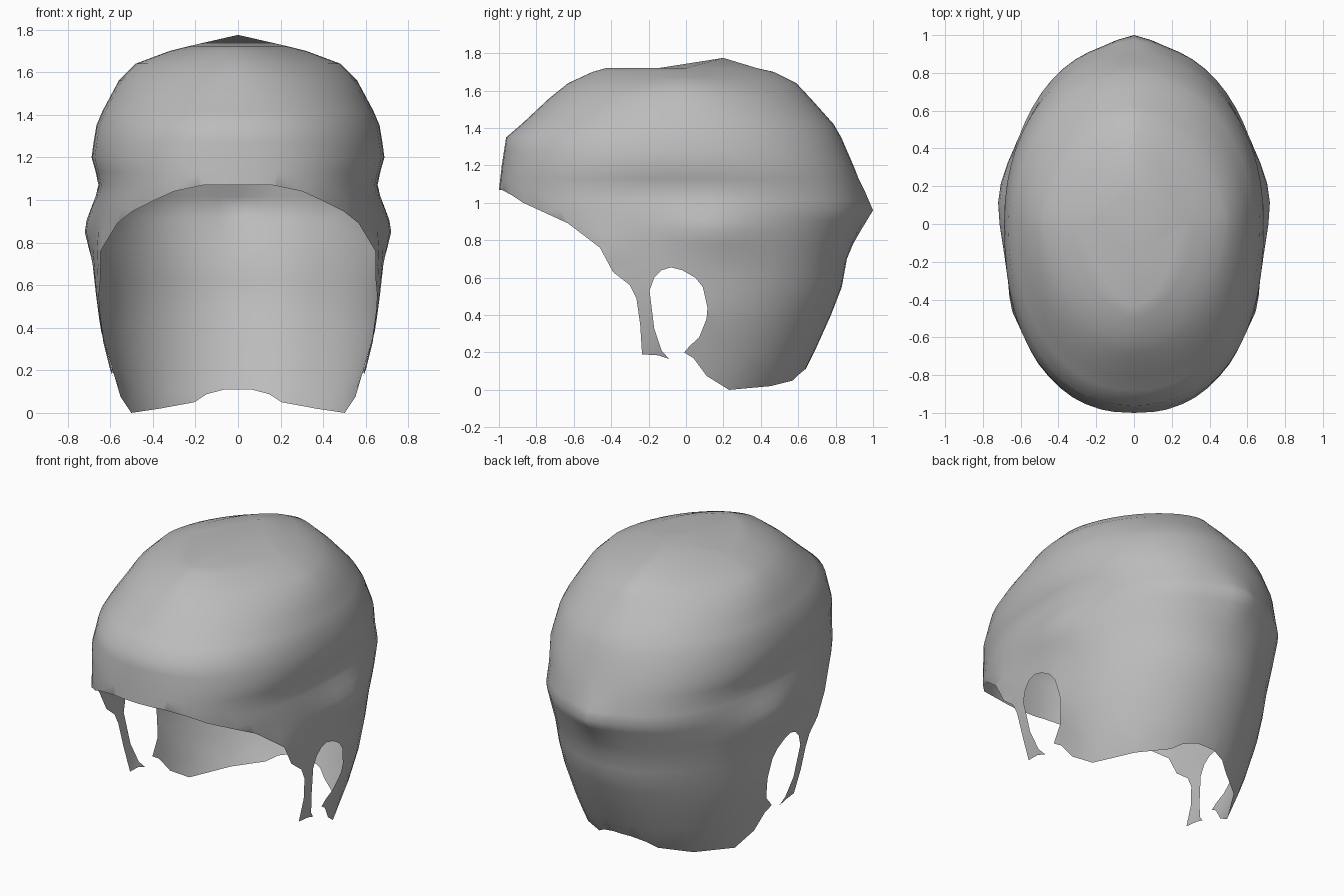
import bpy, bmesh, math
from mathutils import Vector
from mathutils.geometry import delaunay_2d_cdt

if "Cube" in bpy.data.objects:
    bpy.data.objects.remove(bpy.data.objects["Cube"])

# Horizontal sections of the head: z, front depth, back depth, half width,
# front roundness, back roundness (2 is an ellipse, more is boxier)
LEVELS = [(0, .80, .58, .54, 2.4, 2.1), (.11, .85, .64, .57, 2.4, 2.1),
          (.2, .90, .685, .603, 2.4, 2.05), (.4, .92, .775, .655, 2.4, 2.0),
          (.55, .94, .833, .67, 2.4, 2.0), (.7, .95, .86, .678, 2.4, 2.05),
          (.85, .96, .915, .682, 2.4, 2.1), (.96, .99, .96, .675, 2.4, 2.15),
          (1.07, 1.0, .935, .668, 2.35, 2.15), (1.2, .985, .895, .69, 2.3, 2.1),
          (1.35, .962, .83, .665, 2.2, 2.05), (1.42, .88, .79, .635, 2.15, 2.0),
          (1.56, .73, .665, .56, 1.95, 1.85), (1.64, .63, .59, .48, 1.75, 1.65),
          (1.70, .50, .47, .32, 1.7, 1.6), (1.72, .43, .38, .24, 1.7, 1.6)]
TOP = LEVELS[-1][0]

# Local swellings: amount, y, z, y radius, z radius
BUMPS = [(.043, .15, .86, .25, .12),      # above the ear
         (-.015, -.1, 1.08, .4, .09),     # temple hollow
         (.02, -.45, .74, .12, .12),      # hairline corner
         (-.015, .03, .22, .1, .12)]      # behind the ear lobe

# Lower outline in side view (y, z): hairline, sideburn, ear opening, nape
OUTLINE = [(-1, 1.07), (-.985, 1.07), (-.93, 1.04), (-.87, 1.0), (-.75, .945),
           (-.63, .89), (-.46, .76), (-.39, .63), (-.3, .56), (-.265, .49),
           (-.245, .35), (-.235, .19), (-.15, .185), (-.09, .165), (-.13, .21),
           (-.17, .33), (-.195, .53), (-.17, .6), (-.13, .64), (-.08, .655),
           (-.02, .64), (.05, .6), (.09, .55), (.115, .44), (.11, .38),
           (.07, .28), (.02, .235), (-.01, .2), (.04, .17), (.11, .075),
           (.23, 0), (.45, .02), (.57, .05), (.61, .088), (.637, .11), (.64, .11)]


def section(z):
    """Depths, half width and roundness at a height."""
    for a, b in zip(LEVELS, LEVELS[1:]):
        if z <= b[0]:
            t = max(0, (z - a[0]) / (b[0] - a[0]))
            return [p + (q - p) * t for p, q in zip(a[1:], b[1:])]
    return LEVELS[-1][1:]


def unroll(y, z):
    """Side view point to (angle from the front, height)."""
    front, back, _, fn, bn = section(z)
    if y < 0:
        return math.acos(min(1, (-y / front) ** (fn / 2)))
    return math.pi - math.acos(min(1, (y / back) ** (bn / 2)))


def surface(a, z):
    """Angle and height to a point on the shell."""
    front, back, w, fn, bn = section(z)
    c, s = math.cos(a), max(0, math.sin(a))
    n = fn if c > 0 else bn
    y = -front * c ** (2 / n) if c > 0 else back * (-c) ** (2 / n)
    x = w * s ** (2 / n)
    for amount, by, bz, ry, rz in BUMPS:
        x += amount * s * math.exp(-((y - by) / ry) ** 2 - ((z - bz) / rz) ** 2)
    if c < 0:   # pointed back of the head
        y += .04 * max(0, 1 - x / .18) * max(0, 1 - abs(z - .96) / .2)
    return Vector((x if s > 1e-6 else 0, y, z))


# Closed border of one half, unrolled
COLS = 28
rows = sorted({l[0] for l in LEVELS} | {.3, .48, .62, .78, .905, 1.015, 1.13, 1.275, 1.49, 1.6, 1.675})
angles = [math.pi * i / COLS for i in range(COLS + 1)]
border = [(unroll(y, z), z) for y, z in OUTLINE]
border[0], border[-1] = (0, 1.07), (math.pi, .11)
border += [(math.pi, z) for z in rows if z > .12]
border += [(a, TOP) for a in reversed(angles[:-1])]
border += [(0, z) for z in reversed(rows) if 1.08 < z < TOP]
count = len(border)
inner = [(a, z) for a in angles[1:-1] for z in rows if 0 < z < TOP]
points = [Vector(p) for p in border + inner]
edges = [(i, (i + 1) % count) for i in range(count)]
verts, _, faces, *_ = delaunay_2d_cdt(points, edges, [], 1, 1e-5)

# Shell half
bm = bmesh.new()
bv = [bm.verts.new(surface(p.x, p.y)) for p in verts]
for f in faces:
    bm.faces.new([bv[i] for i in f])

# Crown closing the top ring, a low front point and a higher back point
low = bm.verts.new((0, -.17, 1.717))
high = bm.verts.new((0, .2, 1.775))
ring = sorted((p.x, i) for i, p in enumerate(verts) if abs(p.y - TOP) < 1e-4)
split = len(ring) // 2
for k, ((_, i), (_, j)) in enumerate(zip(ring, ring[1:])):
    bm.faces.new((bv[i], bv[j], low if k < split else high))
bm.faces.new((bv[ring[split][1]], high, low))
bmesh.ops.delete(bm, geom=[v for v in bm.verts if not v.link_faces], context='VERTS')
for f in bm.faces:
    f.smooth = True

mesh = bpy.data.meshes.new("hair_cap")
bm.to_mesh(mesh)
bm.free()
cap = bpy.data.objects.new("hair_cap", mesh)
bpy.context.collection.objects.link(cap)

# Other half
mirror = cap.modifiers.new("mirror", 'MIRROR')
mirror.use_clip = True
mirror.merge_threshold = .0005

grey = bpy.data.materials.new("plain grey")
grey.diffuse_color = (.5, .5, .5, 1)
grey.use_nodes = True
grey.node_tree.nodes["Principled BSDF"].inputs["Base Color"].default_value = grey.diffuse_color
mesh.materials.append(grey)
